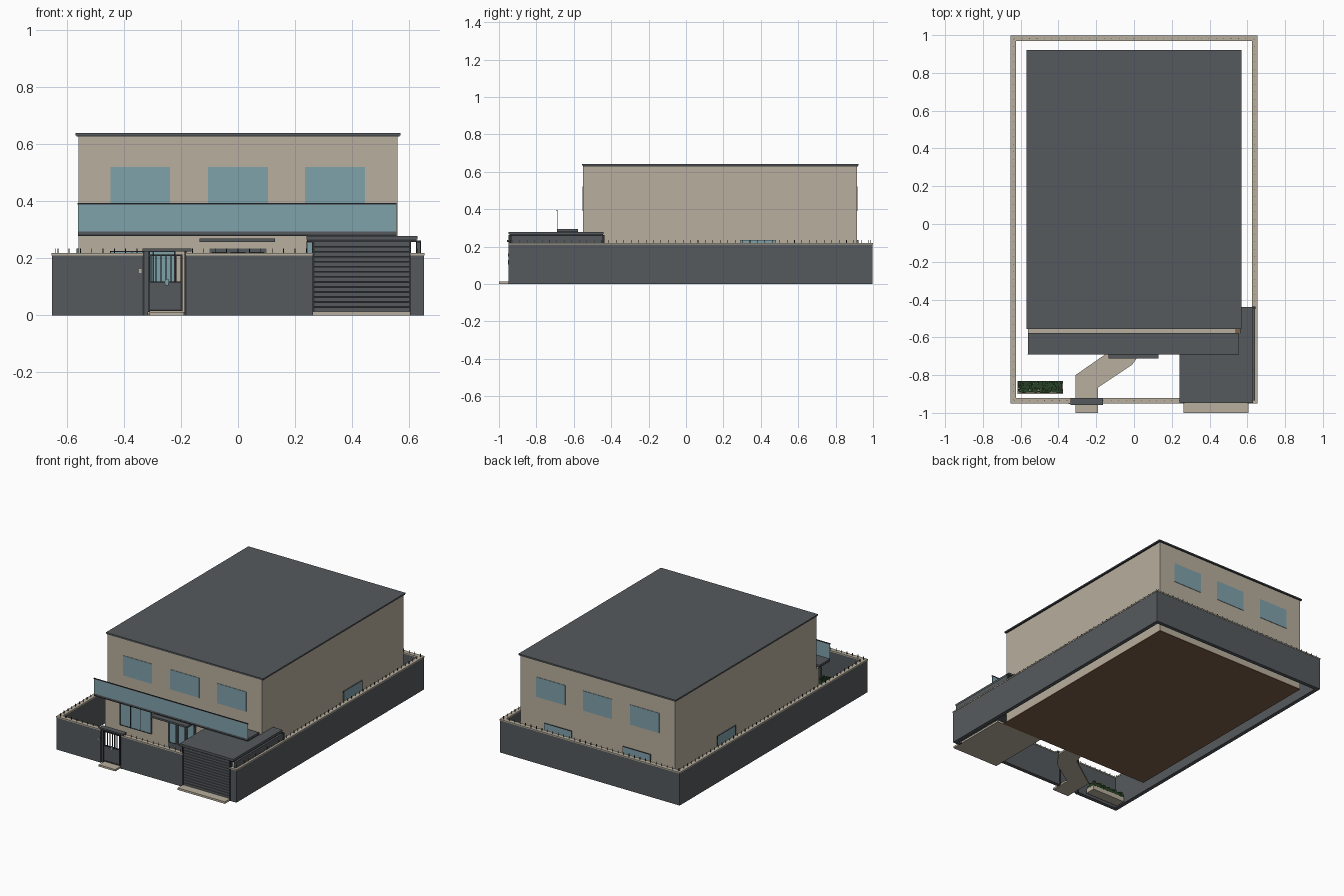
import bpy, bmesh, random

if "Cube" in bpy.data.objects:
    bpy.data.objects.remove(bpy.data.objects["Cube"])
random.seed(4)


def mat(name, rgb):
    m = bpy.data.materials.new(name)
    m.diffuse_color = (*rgb, 1)
    m.use_nodes = True
    m.node_tree.nodes["Principled BSDF"].inputs["Base Color"].default_value = m.diffuse_color
    return m


TAN = mat("tan_render", (0.48, 0.43, 0.34))
GREY = mat("slate_grey", (0.092, 0.102, 0.11))
DARK = mat("dark_trim", (0.03, 0.033, 0.038))
GLASS = mat("blue_glass", (0.216, 0.36, 0.41))
BROWN = mat("brown_floor", (0.21, 0.115, 0.068))
GREEN = mat("hedge_green", (0.022, 0.055, 0.02))


def obj(name, bm, m):
    bmesh.ops.recalc_face_normals(bm, faces=bm.faces)
    me = bpy.data.meshes.new(name)
    bm.to_mesh(me)
    bm.free()
    me.materials.append(m)
    o = bpy.data.objects.new(name, me)
    bpy.context.collection.objects.link(o)
    return o


def boxes(name, m, *bs):
    """One object made of boxes given as x0, x1, y0, y1, z0, z1."""
    bm = bmesh.new()
    for x0, x1, y0, y1, z0, z1 in bs:
        vs = bmesh.ops.create_cube(bm, size=1)["verts"]
        for v in vs:
            v.co.x = x1 if v.co.x > 0 else x0
            v.co.y = y1 if v.co.y > 0 else y0
            v.co.z = z1 if v.co.z > 0 else z0
    return obj(name, bm, m)


def prism(name, m, pts, z0, z1):
    bm = bmesh.new()
    f = bm.faces.new([bm.verts.new((x, y, z0)) for x, y in pts])
    r = bmesh.ops.extrude_face_region(bm, geom=[f])
    for v in r["geom"]:
        if isinstance(v, bmesh.types.BMVert):
            v.co.z = z1
    return obj(name, bm, m)


def window(name, side, at, a0, a1, z0, z1, panes=1, frame=0.004):
    """Glass plate with trim; side is x or y, at is (wall position, outward sign)."""
    p, s = at

    def b(u0, u1, w0, w1, d):
        lo, hi = sorted((p - s * 0.002, p + s * d))
        return (u0, u1, lo, hi, w0, w1) if side == "y" else (lo, hi, u0, u1, w0, w1)
    boxes(name + "_glass", GLASS, b(a0, a1, z0, z1, 0.003))
    if frame:
        bars = [b(a0, a1, z0, z0 + frame, 0.006), b(a0, a1, z1 - frame, z1, 0.006)]
        for i in range(panes + 1):
            c = a0 + frame / 2 + (a1 - a0 - frame) * i / panes
            bars.append(b(c - frame / 2, c + frame / 2, z0, z1, 0.006))
        boxes(name + "_frame", DARK, *bars)


# House body, floor and roof
boxes("upper_house", TAN, (-.56, .56, -.55, .915, .006, .63))
boxes("ground_floor_front", TAN, (-.56, .54, -.578, -.55, .006, .279))
boxes("house_floor", BROWN, (-.56, .56, -.578, .915, 0, .006))
boxes("roof_slab", GREY, (-.57, .57, -.555, .922, .632, .64))
boxes("roof_edge", DARK, (-.567, .567, -.552, .919, .628, .632))

# Upper windows, front and back
for i, x in enumerate((-.343, 0, .34)):
    for tag, at in (("front", (-.55, -1)), ("back", (.915, 1))):
        window(f"upper_{tag}_window_{i}", "y", at, x - .105, x + .105, .39, .52, 1, 0)

# Ground-floor windows
window("front_left_window", "y", (-.578, -1), -.45, -.22, .075, .226, 3)
window("front_right_window", "y", (-.578, -1), .24, .45, .075, .26, 3)
for s in (-1, 1):
    window(f"side_window_{s}", "x", (s * .56, s), .29, .48, .10, .234, 1, .002)
    window(f"back_window_{s}", "y", (.915, 1), s * .285 - .1, s * .285 + .1, .10, .234, 1, .002)

# Front door with canopy
boxes("front_door", GREY, (-.1, .1, -.582, -.576, .006, .235))
for i, x in enumerate((-.065, 0, .065)):
    window(f"door_pane_{i}", "y", (-.582, -1), x - .026, x + .026, .06, .222, 1, .003)
boxes("door_canopy", GREY, (-.135, .13, -.712, -.576, .258, .27))

# Balcony slab and glass railing
boxes("balcony_slab", GREY, (-.562, .556, -.69, -.578, .284, .294))
boxes("balcony_edge", DARK, (-.562, .556, -.691, -.578, .278, .284))
boxes("balcony_glass", GLASS, (-.562, .556, -.691, -.688, .294, .39))
boxes("balcony_rail", DARK, (-.563, .557, -.692, -.687, .389, .395))

# Boundary wall with openings for gate and garage
X, Y0, Y1, T = .652, -.948, .997, .025
runs = [(-X, X, Y1 - T, Y1), (-X, -X + T, Y0, Y1), (X - T, X, Y0, Y1),
        (-X, -.335, Y0, Y0 + T), (-.18, .26, Y0, Y0 + T), (.607, X, Y0, Y0 + T)]
boxes("boundary_wall", GREY, *[(*r, 0, .21) for r in runs])
boxes("wall_coping", TAN, *[(a - .002, b + .002, c - .002, d + .002, .21, .218)
                            for a, b, c, d in runs])

# Spikes along the coping
spikes = []
for a, b, c, d in runs:
    n = max(1, round(max(b - a, d - c) / .04))
    for i in range(n):
        t = (i + .5) / n
        x, y = (a + (b - a) * t, (c + d) / 2) if b - a > d - c else ((a + b) / 2, c + (d - c) * t)
        spikes.append((x - .0015, x + .0015, y - .0015, y + .0015, .217, .235))
boxes("wall_spikes", DARK, *spikes)

# Pedestrian gate
boxes("gate_posts", DARK, (-.335, -.329, -.95, -.922, 0, .225), (-.316, -.309, -.95, -.93, .012, .225),
      (-.187, -.18, -.95, -.922, 0, .225))
boxes("gate_side_panel", GREY, (-.329, -.316, -.945, -.93, 0, .225))
boxes("gate_canopy", GREY, (-.335, -.163, -.958, -.922, .224, .234))
boxes("gate_panel", GREY, (-.309, -.197, -.945, -.937, .018, .115))
bars = [(-.309, -.197, -.947, -.935, z, z + .006) for z in (.015, .113, .208)]
bars += [(x - .002, x + .002, -.944, -.938, .115, .21) for x in
         [-.305 + .0175 * i for i in range(7)]]
boxes("gate_bars", DARK, *bars, (-.201, -.195, -.947, -.935, .015, .214))
boxes("gate_handle", GLASS, (-.256, -.244, -.951, -.945, .105, .128))
boxes("intercom", TAN, (-.347, -.339, -.952, -.946, .148, .163))

# Garden path
prism("garden_path", TAN, [(-.31, -1), (-.19, -1), (-.19, -.865), (-.01, -.745), (.06, -.65),
                           (.06, -.578), (-.06, -.578), (-.08, -.64), (-.31, -.8)], 0, .012)

# Carport: floor, stepped roof and slatted door
boxes("carport_floor", TAN, (.262, .605, -1, -.578, 0, .013))
roof = [(.24, -.948), (.63, -.948), (.63, -.44), (.562, -.44), (.562, -.58), (.24, -.58)]
prism("carport_roof", GREY, roof, .266, .278)
boxes("carport_fascia", DARK, (.243, .627, -.945, -.935, .258, .266),
      (.618, .627, -.945, -.445, .258, .266), (.243, .25, -.945, -.585, .258, .266))
boxes("carport_side", GREY, (.626, .64, -.935, -.445, .218, .258))
boxes("carport_bracket", DARK, (.624, .643, -.45, -.436, .2, .262))
boxes("carport_posts", DARK, (.26, .268, -.95, -.925, 0, .262), (.6, .608, -.95, -.925, 0, .262))
boxes("garage_door", DARK, (.266, .602, -.938, -.93, .013, .26))
n = 14
h = .247 / n
boxes("garage_slats", GREY, *[(.268, .6, -.945, -.936, .013 + h * i, .013 + h * i + h * .84)
                              for i in range(n)])

# Planter with clipped hedge
px0, px1, py0, py1 = -.618, -.375, -.9, -.832
boxes("planter", TAN, (px0, px1, py0, py1, 0, .03))
leaves = []
for i in range(24):
    for j in range(6):
        x = px0 + .01 + (px1 - px0 - .02) * i / 23
        y = py0 + .012 + (py1 - py0 - .018) * j / 5
        r = random.uniform(.004, .007)
        leaves.append((x - r, x + r, y - r, y + r, .028, random.uniform(.045, .065)))
boxes("hedge", GREEN, *leaves)
